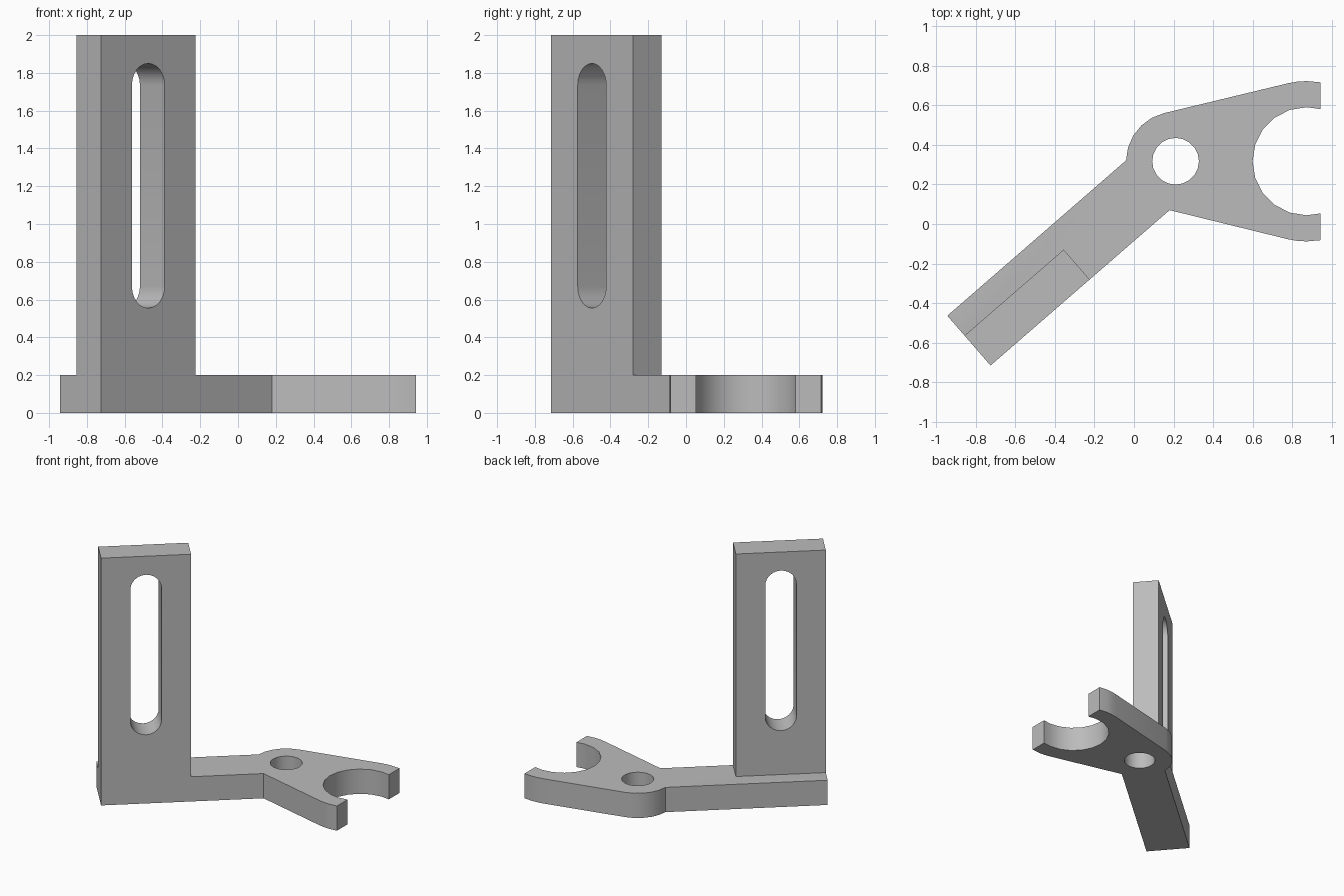
import bpy, bmesh, math
from mathutils import Vector

if "Cube" in bpy.data.objects:
    bpy.data.objects.remove(bpy.data.objects["Cube"], do_unlink=True)

grey = bpy.data.materials.new("plain grey")
grey.use_nodes = True
colour = (0.5, 0.5, 0.5, 1)
grey.diffuse_color = colour
grey.node_tree.nodes["Principled BSDF"].inputs["Base Color"].default_value = colour


def prism(name, points, depth):
    """Close an outline of 3D points and sweep it along depth."""
    bm = bmesh.new()
    face = bm.faces.new([bm.verts.new(p) for p in points])
    swept = bmesh.ops.extrude_face_region(bm, geom=[face])["geom"]
    verts = [v for v in swept if isinstance(v, bmesh.types.BMVert)]
    bmesh.ops.translate(bm, verts=verts, vec=depth)
    bmesh.ops.recalc_face_normals(bm, faces=bm.faces)
    mesh = bpy.data.meshes.new(name)
    bm.to_mesh(mesh)
    bm.free()
    mesh.materials.append(grey)
    obj = bpy.data.objects.new(name, mesh)
    bpy.context.collection.objects.link(obj)
    return obj


def combine(target, other, operation):
    """Apply a boolean and remove the helper object."""
    mod = target.modifiers.new(operation, 'BOOLEAN')
    mod.operation, mod.solver, mod.object = operation, 'EXACT', other
    bpy.context.view_layer.objects.active = target
    bpy.ops.object.modifier_apply(modifier=mod.name)
    bpy.data.objects.remove(other, do_unlink=True)


def arc(centre, radius, start, end, steps):
    angles = [math.radians(start + (end - start) * i / steps) for i in range(steps + 1)]
    return [centre + radius * Vector((math.cos(a), math.sin(a), 0)) for a in angles]


UP = Vector((0, 0, 1))
THICK = 0.2
corner = Vector((-0.725, -0.715, 0))            # outer front corner of the arm
along = Vector((0.905, 0.785, 0)).normalized()  # direction of the arm
across = Vector((-along.y, along.x, 0))         # from its front face to its back

# Flat base: arm, rounded pivot boss and open fork in one outline
pivot = Vector((0.21, 0.317, 0))
fork = Vector((0.872, 0.317, 0))
TIP = 0.943


def tip(radius, side):
    return Vector((TIP, fork.y + side * math.sqrt(radius ** 2 - (TIP - fork.x) ** 2), 0))


outline = [corner, corner + along * 1.198]
outline += arc(fork, 0.405, -103.5, -90, 2) + [tip(0.405, -1), tip(0.273, -1)]
outline += arc(fork, 0.273, 270, 90, 10) + [tip(0.273, 1), tip(0.405, 1)]
outline += arc(fork, 0.405, 90, 103.5, 2) + arc(pivot, 0.25, 103.5, 179, 5)
outline += [corner + across * 0.333]
bracket = prism("forked_bracket", outline, UP * THICK)

# Upright plate, flush with the front and end of the arm
foot = corner + UP * THICK
plate = prism("upright_plate", [foot, foot + along * 0.663,
              foot + along * 0.663 + across * 0.2, foot + across * 0.2], UP * 1.8)
combine(bracket, plate, 'UNION')

# Pivot hole
hole = prism("hole_cutter", arc(pivot - UP * 0.1, 0.118, 0, 342, 19), UP * 0.4)
combine(bracket, hole, 'DIFFERENCE')

# Tall slot with round ends
middle = corner + along * 0.331 - across * 0.1
slot = [middle + along * p.x + UP * p.y
        for p in arc(Vector((0, 1.735, 0)), 0.115, 0, 180, 12)
        + arc(Vector((0, 0.67, 0)), 0.115, 180, 360, 12)]
combine(bracket, prism("slot_cutter", slot, across * 0.4), 'DIFFERENCE')

# Smooth curves, sharp edges
bpy.ops.object.select_all(action='DESELECT')
bracket.select_set(True)
bpy.context.view_layer.objects.active = bracket
bpy.ops.object.shade_smooth_by_angle(angle=math.radians(30))
